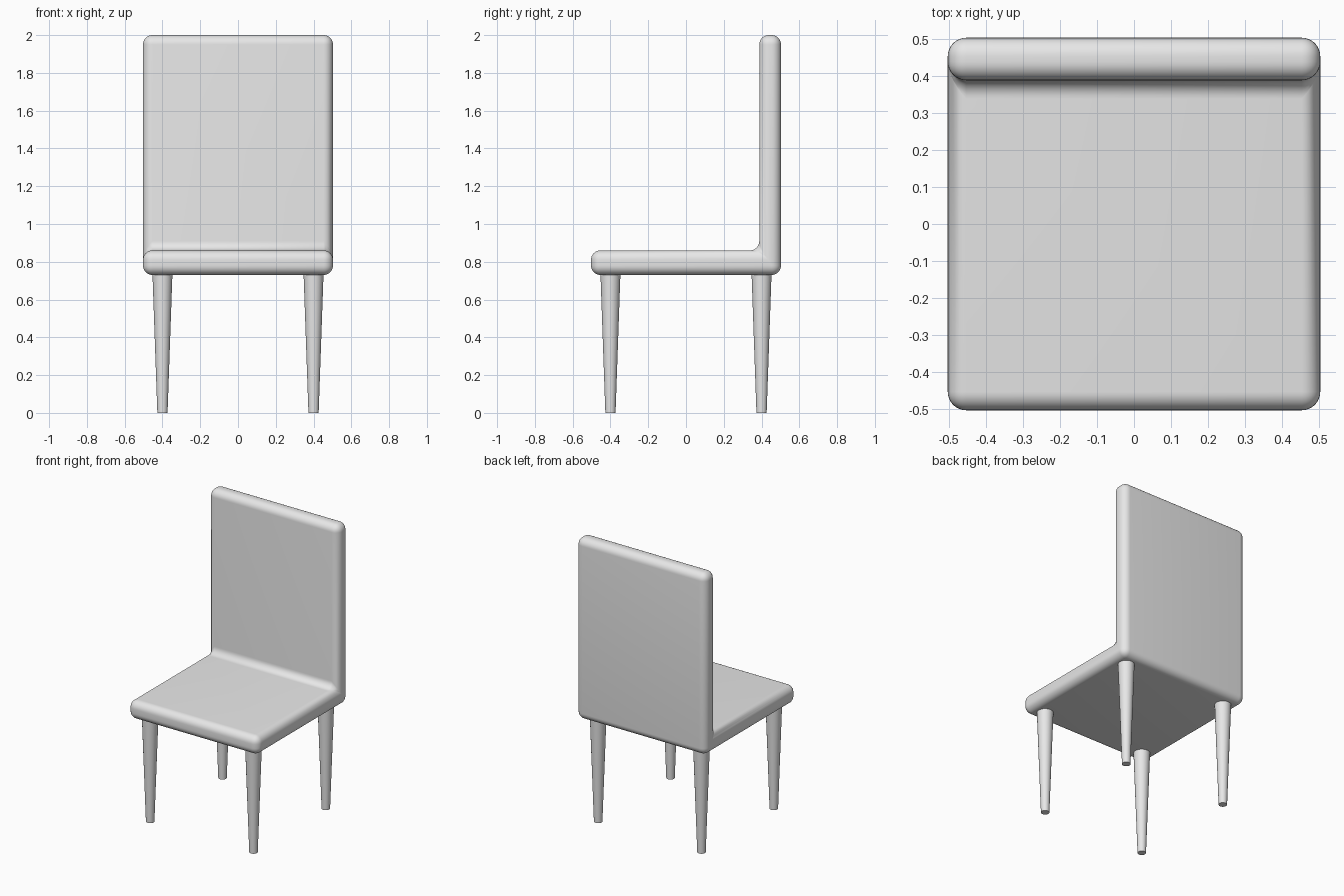
import bpy
import bmesh

cube = bpy.data.objects.get("Cube")
if cube:
    bpy.data.objects.remove(cube, do_unlink=True)

grey = bpy.data.materials.new("light_grey")
grey.use_nodes = True
grey.diffuse_color = (0.8, 0.8, 0.8, 1)
grey.node_tree.nodes["Principled BSDF"].inputs["Base Color"].default_value = (0.8, 0.8, 0.8, 1)

HALF = 0.503
SEAT_BOTTOM, SEAT_TOP = 0.73, 0.86
BACK_FRONT = 0.388


def finish(obj, angle):
    obj.data.materials.append(grey)
    bpy.ops.object.select_all(action="DESELECT")
    obj.select_set(True)
    bpy.context.view_layer.objects.active = obj
    bpy.ops.object.shade_smooth_by_angle(angle=angle)


# Seat and backrest: one L-shaped profile swept sideways, rounded all over
profile = [(-HALF, SEAT_BOTTOM), (HALF, SEAT_BOTTOM), (HALF, 2.0),
           (BACK_FRONT, 2.0), (BACK_FRONT, SEAT_TOP), (-HALF, SEAT_TOP)]
bm = bmesh.new()
side = bm.faces.new([bm.verts.new((-HALF, y, z)) for y, z in profile])
swept = bmesh.ops.extrude_face_region(bm, geom=[side])["geom"]
moved = [v for v in swept if isinstance(v, bmesh.types.BMVert)]
bmesh.ops.translate(bm, verts=moved, vec=(2 * HALF, 0, 0))
bmesh.ops.recalc_face_normals(bm, faces=bm.faces)
bmesh.ops.bevel(bm, geom=bm.edges[:], offset=0.05, offset_type="OFFSET",
                segments=8, profile=0.5, affect="EDGES", clamp_overlap=True)
bmesh.ops.recalc_face_normals(bm, faces=bm.faces)
mesh = bpy.data.meshes.new("seat_and_back")
bm.to_mesh(mesh)
bm.free()
seat = bpy.data.objects.new("seat_and_back", mesh)
bpy.context.collection.objects.link(seat)
finish(seat, 0.9)

# Four tapered round legs, tops sunk slightly into the seat
leg_top = SEAT_BOTTOM + 0.01
for side_name, x in (("left", 0.4), ("right", -0.4)):
    for end_name, y in (("front", -0.4), ("back", 0.4)):
        bpy.ops.mesh.primitive_cone_add(vertices=32, radius1=0.027, radius2=0.053,
                                        depth=leg_top, location=(x, y, leg_top / 2))
        leg = bpy.context.object
        leg.name = f"{end_name}_{side_name}_leg"
        finish(leg, 0.6)
